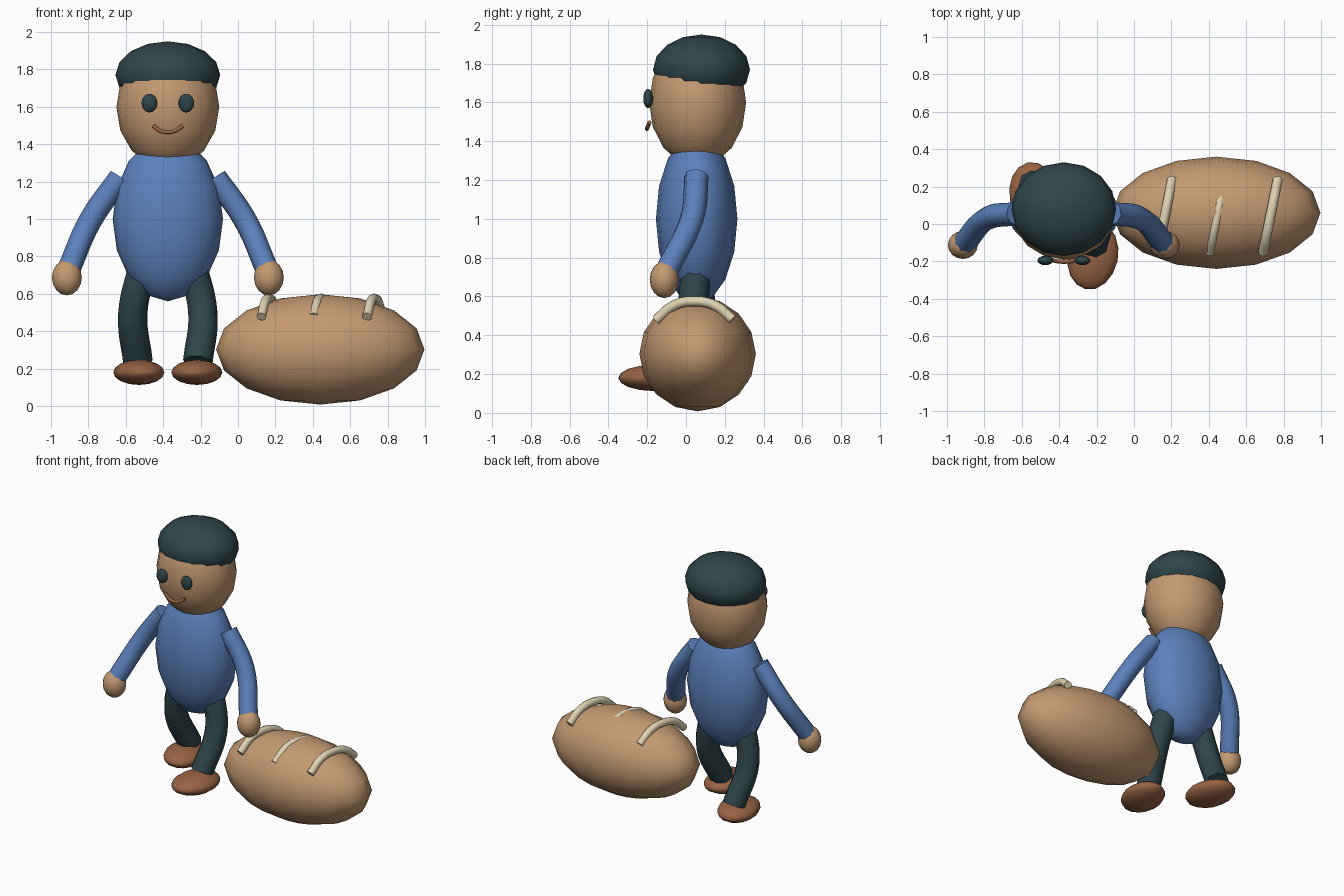
import bpy
import math

if "Cube" in bpy.data.objects:
    bpy.data.objects.remove(bpy.data.objects["Cube"])


def material(name, rgb):
    m = bpy.data.materials.new(name)
    m.diffuse_color = (*rgb, 1.0)
    m.use_nodes = True
    m.node_tree.nodes["Principled BSDF"].inputs["Base Color"].default_value = m.diffuse_color
    return m


TAN = material("tan", (0.55, 0.32, 0.165))
BLUE = material("blue", (0.105, 0.22, 0.50))
TEAL = material("dark_teal", (0.028, 0.06, 0.07))
BROWN = material("brown", (0.31, 0.125, 0.058))
CREAM = material("cream", (0.72, 0.64, 0.44))

CX, CY = -0.375, 0.055  # body axis


def ellipsoid(name, centre, radii, mat, turn=0.0):
    bpy.ops.mesh.primitive_uv_sphere_add(segments=16, ring_count=8, location=centre,
                                         rotation=(0, 0, math.radians(turn)))
    ob = bpy.context.object
    ob.name = name
    ob.scale = radii
    ob.data.materials.append(mat)
    bpy.ops.object.shade_smooth()
    return ob


def tube(name, points, radius, mat):
    cu = bpy.data.curves.new(name, 'CURVE')
    cu.dimensions = '3D'
    cu.bevel_depth = radius
    cu.bevel_resolution = 2
    cu.resolution_u = 6
    cu.use_fill_caps = True
    sp = cu.splines.new('BEZIER')
    sp.bezier_points.add(len(points) - 1)
    for bp, co in zip(sp.bezier_points, points):
        bp.co = co
        bp.handle_left_type = bp.handle_right_type = 'AUTO'
    ob = bpy.data.objects.new(name, cu)
    bpy.context.collection.objects.link(ob)
    bpy.ops.object.select_all(action='DESELECT')
    bpy.context.view_layer.objects.active = ob
    ob.select_set(True)
    bpy.ops.object.convert(target='MESH')
    ob = bpy.context.object
    ob.name = name
    ob.data.materials.clear()
    ob.data.materials.append(mat)
    bpy.ops.object.shade_smooth_by_angle(angle=math.radians(50))
    return ob


# Torso, head and cap
ellipsoid("torso", (CX, CY, 1.0), (0.295, 0.21, 0.44), BLUE)
ellipsoid("head", (CX, 0.06, 1.6), (0.275, 0.25, 0.33), TAN)
ellipsoid("cap", (CX, 0.08, 1.77), (0.28, 0.25, 0.18), TEAL)

# Mouth
tube("mouth", [(CX - 0.08, -0.188, 1.498), (CX - 0.03, -0.20, 1.468),
               (CX + 0.03, -0.20, 1.468), (CX + 0.08, -0.188, 1.498)], 0.011, BROWN)

# Paired parts; the right leg steps forward and the left one back
for side, s in (("left", -1), ("right", 1)):
    ellipsoid(side + "_eye", (CX + s * 0.099, -0.195, 1.62), (0.042, 0.025, 0.05), TEAL)
    tube(side + "_arm", [(CX + s * 0.255, 0.055, 1.22), (CX + s * 0.41, 0.03, 1.0),
                         (CX + s * 0.53, -0.10, 0.73)], 0.063, BLUE)
    ellipsoid(side + "_hand", (CX + s * 0.54, -0.112, 0.687), (0.08, 0.075, 0.095), TAN)
    tube(side + "_leg", [(CX + s * 0.13, CY, 0.76), (CX + s * 0.187, CY - s * 0.035, 0.5),
                         (CX + s * 0.16, CY - s * 0.16, 0.235)], 0.08, TEAL)
    ellipsoid(side + "_shoe", (CX + s * 0.155, -0.17 if s > 0 else 0.15, 0.18),
              (0.135, 0.183, 0.067), BROWN, turn=-12 * s)

# Loaf with three slanted stripes across its top
ellipsoid("loaf", (0.44, 0.06, 0.303), (0.557, 0.30, 0.295), TAN)
ARC = [(-0.155, 0.478), (-0.06, 0.555), (0.045, 0.575), (0.15, 0.553), (0.24, 0.482)]
for i, x in enumerate((0.165, 0.445, 0.73)):
    tube("loaf_stripe_%d" % (i + 1),
         [(x + (y - 0.045) * 0.2, y, z) for y, z in ARC], 0.026, CREAM)
